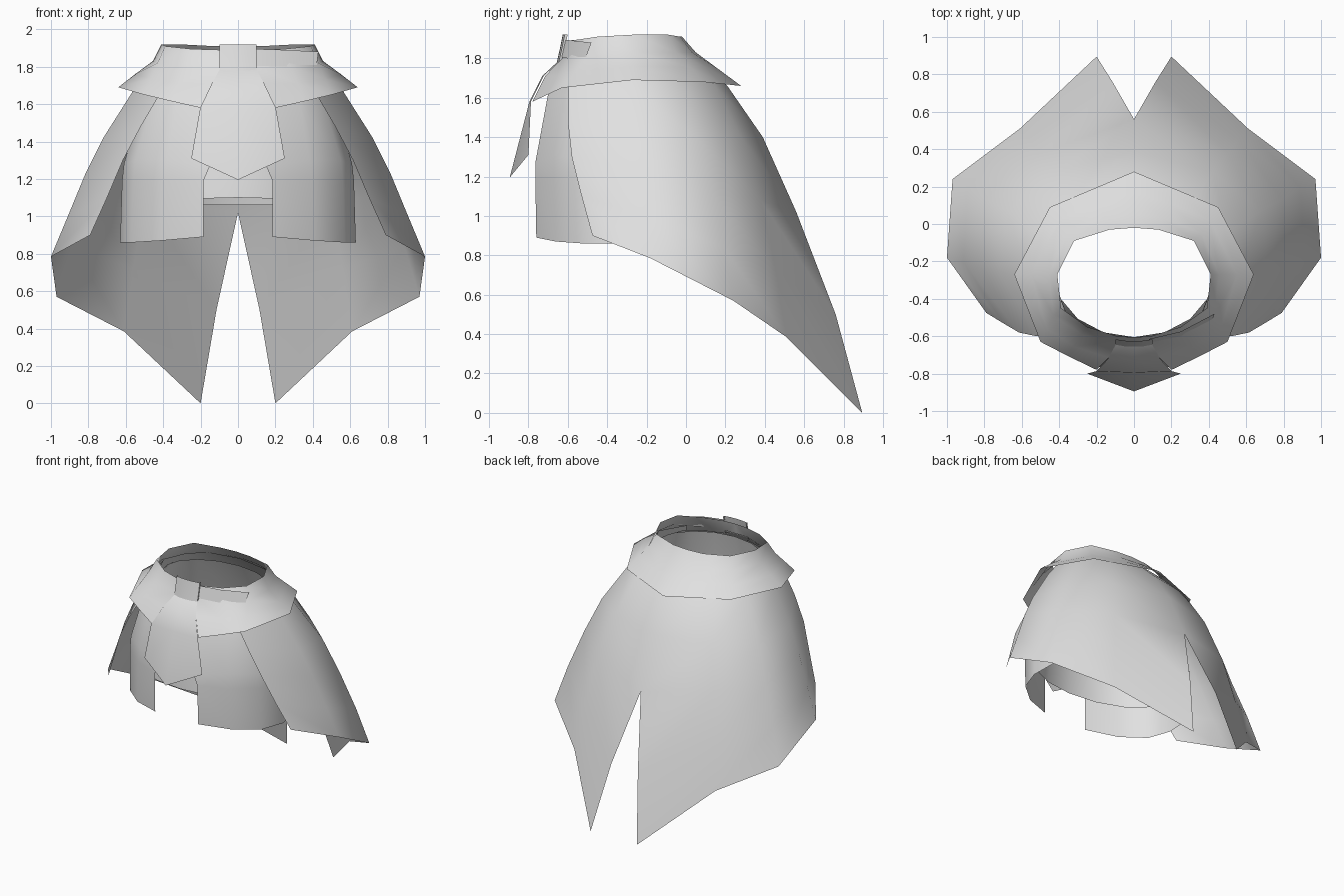
import bpy
import math

cloth = bpy.data.materials.new("light_grey_cloth")
cloth.diffuse_color = (0.75, 0.75, 0.75, 1)


def sheet(name, columns, mirror=True, angle=40):
    """Cloth sheet from columns of points; columns run round the body, points run down.
    A shorter column leaves the sheet open below its last point."""
    verts, index = [], {}
    for i, col in enumerate(columns):
        for j, p in enumerate(col):
            index[i, j] = len(verts)
            verts.append(p)
    faces = []
    for i in range(len(columns) - 1):
        for j in range(max(len(c) for c in columns) - 1):
            quad = [(i, j), (i, j + 1), (i + 1, j + 1), (i + 1, j)]
            if all(k in index for k in quad):
                faces.append([index[k] for k in quad])
    mesh = bpy.data.meshes.new(name)
    mesh.from_pydata(verts, [], faces)
    mesh.materials.append(cloth)
    obj = bpy.data.objects.new(name, mesh)
    bpy.context.collection.objects.link(obj)
    bpy.ops.object.select_all(action='DESELECT')
    obj.select_set(True)
    bpy.context.view_layer.objects.active = obj
    if mirror:
        mod = obj.modifiers.new("mirror", 'MIRROR')
        mod.merge_threshold = 0.001
        bpy.ops.object.modifier_apply(modifier="mirror")
    bpy.ops.object.shade_smooth_by_angle(angle=math.radians(angle))
    return obj


# Flared collar: waistband closed at the front, flare open there
sheet("waist_collar", [
    [(0, -.605, 1.89), (0, -.63, 1.80)],
    [(.09, -.60, 1.89), (.09, -.63, 1.80), (.135, -.715, 1.71), (.20, -.78, 1.58)],
    [(.25, -.55, 1.895), (.28, -.59, 1.80), (.32, -.655, 1.71), (.355, -.705, 1.615)],
    [(.39, -.45, 1.91), (.43, -.49, 1.82), (.465, -.56, 1.735), (.50, -.63, 1.65)],
    [(.41, -.27, 1.92), (.455, -.27, 1.83), (.55, -.27, 1.76), (.64, -.27, 1.69)],
    [(.32, -.09, 1.92), (.36, -.05, 1.83), (.405, .02, 1.755), (.45, .09, 1.68)],
    [(.13, -.03, 1.91), (.16, .03, 1.83), (.19, .11, 1.75), (.225, .185, 1.67)],
    [(0, -.02, 1.91), (0, .05, 1.83), (0, .165, 1.745), (0, .28, 1.66)],
], angle=60)

# Long outer skirt, open at the front and slit at the back
sheet("outer_skirt", [
    [(.35, -.51, 1.82), (.42, -.60, 1.65), (.52, -.60, 1.48),
     (.615, -.58, 1.30), (.70, -.53, 1.10), (.79, -.475, .90)],
    [(.435, -.29, 1.84), (.555, -.29, 1.68), (.72, -.26, 1.42),
     (.815, -.235, 1.23), (.91, -.205, 1.0), (1.0, -.18, .785)],
    [(.365, -.13, 1.84), (.50, -.05, 1.68), (.68, .07, 1.38),
     (.79, .13, 1.12), (.89, .19, .84), (.97, .24, .57)],
    [(.25, -.02, 1.84), (.33, .14, 1.67), (.42, .28, 1.40),
     (.50, .38, 1.08), (.56, .455, .72), (.61, .51, .385)],
    [(0, .025, 1.84), (0, .21, 1.66), (0, .39, 1.40),
     (0, .56, 1.02), (.115, .76, .50), (.20, .895, 0)],
], angle=180)

# Front side panels wrapping round to the hips
sheet("front_panels", [
    [(.10, -.61, 1.79), (.13, -.70, 1.62), (.15, -.765, 1.27), (.185, -.765, 1.19), (.185, -.76, .89)],
    [(.25, -.56, 1.79), (.33, -.62, 1.60), (.38, -.67, 1.30), (.395, -.67, 1.19), (.41, -.66, .87)],
    [(.36, -.48, 1.79), (.46, -.53, 1.60), (.55, -.54, 1.30), (.56, -.54, 1.19), (.57, -.52, .86)],
    [(.41, -.35, 1.79), (.52, -.36, 1.60), (.61, -.36, 1.28), (.62, -.36, 1.19), (.63, -.35, .86)],
    [(.42, -.20, 1.79), (.52, -.18, 1.60), (.60, -.16, 1.28), (.61, -.15, 1.19), (.62, -.14, .865)],
], angle=60)

# Short closed underskirt, a little higher at the front
under = []
for k in range(9):
    a = math.pi * k / 8
    s, c = math.sin(a), math.cos(a)
    col = []
    for rx, front, back, z in ((.425, .335, .28, 1.79), (.49, .39, .40, 1.55),
                               (.555, .43, .50, 1.30), (.585, .445, .55, 1.06)):
        zz = z + (.04 * max(0, c) ** 2 if z < 1.2 else 0)
        col.append((rx * s if 0 < k < 8 else 0, -.27 - c * (front if c > 0 else back), zz))
    under.append(col)
sheet("underskirt", under, angle=60)

# Hanging sash tongue with a central ridge
sheet("sash_tongue", [
    [(0, -.645, 1.79), (0, -.73, 1.71), (0, -.795, 1.58), (0, -.895, 1.195)],
    [(.095, -.64, 1.79), (.14, -.722, 1.71), (.202, -.787, 1.58), (.25, -.80, 1.31)],
])

# Sash knot over the waistband
sheet("sash_knot", [
    [(x, y + .014, 1.92), (x, y, 1.85), (x, y - .016, 1.78)]
    for x, y in ((0, -.64), (.05, -.638), (.10, -.63), (.10, -.615))
])

# Loose belt end at one side
sheet("belt_end", [
    [(.08, -.615, 1.895), (.08, -.635, 1.805)],
    [(.25, -.575, 1.89), (.25, -.60, 1.80)],
    [(.43, -.48, 1.88), (.42, -.51, 1.80)],
], mirror=False)
